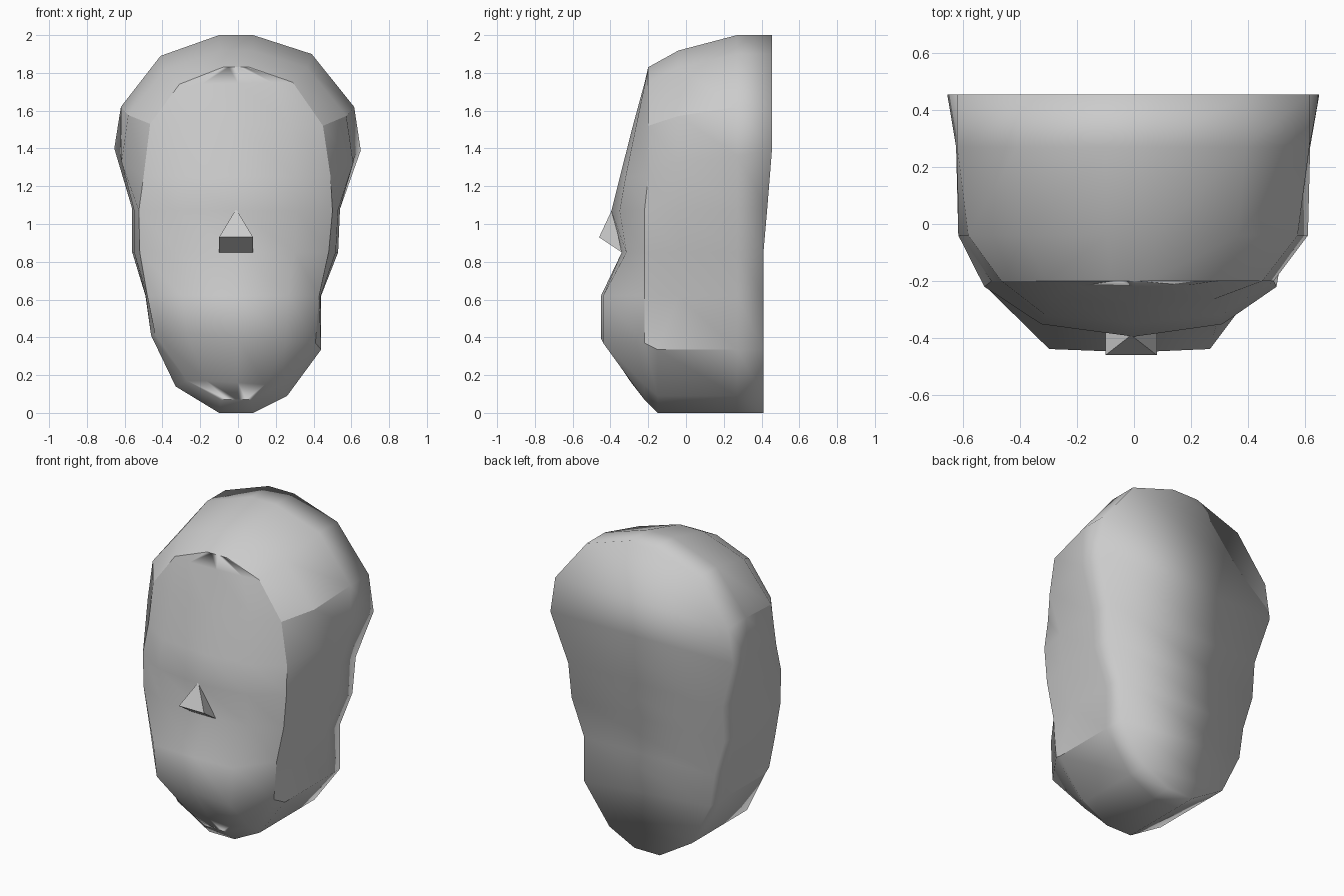
import bpy, bmesh

cube = bpy.data.objects.get("Cube")
if cube:
    bpy.data.objects.remove(cube, do_unlink=True)

grey = bpy.data.materials.new("plain_grey")
grey.use_nodes = True
grey.diffuse_color = (0.6, 0.6, 0.6, 1)
grey.node_tree.nodes["Principled BSDF"].inputs["Base Color"].default_value = (0.6, 0.6, 0.6, 1)


def finish(bm, name):
    bmesh.ops.recalc_face_normals(bm, faces=bm.faces)
    mesh = bpy.data.meshes.new(name)
    bm.to_mesh(mesh)
    bm.free()
    mesh.materials.append(grey)
    obj = bpy.data.objects.new(name, mesh)
    bpy.context.collection.objects.link(obj)
    return obj


def mix(a, b, t):
    return a + (b - a) * t


# Outlines from crown to chin: (x, z) on the right half and the left half
back = {1: [(.08, 2), (.39, 1.9), (.615, 1.62), (.65, 1.39), (.54, 1.08),
            (.53, .85), (.44, .62), (.44, .335), (.26, .09), (.08, 0)],
        -1: [(-.1, 2), (-.41, 1.89), (-.62, 1.62), (-.655, 1.4), (-.56, 1.08),
             (-.56, .85), (-.49, .62), (-.46, .41), (-.33, .14), (-.1, 0)]}
face = {1: [(.06, 1.83), (.29, 1.75), (.45, 1.52), (.49, 1.25), (.5, 1.07),
            (.48, .85), (.43, .62), (.41, .37), (.23, .15), (.07, .07)],
        -1: [(-.08, 1.83), (-.31, 1.74), (-.465, 1.53), (-.5, 1.25), (-.525, 1.07),
             (-.52, .85), (-.48, .62), (-.44, .42), (-.27, .17), (-.09, .07)]}
# Depth of the face along its middle, and how flat it stays across
middle_y = [-.2, -.22, -.28, -.35, -.395, -.34, -.45, -.45, -.29, -.22]
flatness = [.8, .8, .8, .8, .75, .8, .95, .95, .85, .8]
ROWS = len(middle_y)

# Head: each row runs around from one back edge over the face to the other
bm = bmesh.new()
rows = []
for i in range(ROWS):
    halves = {}
    for side in (1, -1):
        bx, bz = back[side][i]
        fx, fz = face[side][i]
        low = i >= 7
        back_y = .455 if i < 4 else .43 if i == 4 else .41
        rim_y = -.2 if i < 4 else -.22
        tx, tz = (1, 1) if low else (.75, .52)
        t2 = .8 if i == 3 else 1
        halves[side] = [
            (bx, back_y, bz),
            (mix(fx, bx, t2), .27, mix(fz, bz, t2)),
            (mix(fx, bx, tx), -.15 if low else -.04, mix(fz, bz, tz)),
            (fx, rim_y, fz),
            (fx * .62, mix(rim_y, middle_y[i], flatness[i]), fz)]
    zmid = (face[1][i][1] + face[-1][i][1]) / 2
    points = halves[-1] + [(0, middle_y[i], zmid)] + halves[1][::-1]
    rows.append([bm.verts.new(p) for p in points])

n = len(rows[0])
for upper, lower in zip(rows, rows[1:]):
    for j in range(n):
        k = (j + 1) % n      # the last step closes the flat back
        bm.faces.new((upper[j], upper[k], lower[k], lower[j]))
# Crown and chin strips
for row in (rows[0], rows[-1]):
    for j in range(n // 2 - 1):
        bm.faces.new((row[j], row[j + 1], row[n - 2 - j], row[n - 1 - j]))
    bm.faces.new(row[n // 2 - 1:n // 2 + 2])
bmesh.ops.remove_doubles(bm, verts=bm.verts, dist=.0005)


# Hard creases: the face border, the temples and the jaw line
def crease(a, b):
    if a.is_valid and b.is_valid:
        edge = bm.edges.get((a, b))
        if edge:
            edge.smooth = False


for f in bm.faces:
    f.smooth = True
for j in (3, n - 4):
    for i in range(7):
        crease(rows[i][j], rows[i + 1][j])
crease(rows[0][3], rows[0][n - 4])
for i in (2, 7):
    for j in (1, 2, n - 4, n - 3):
        crease(rows[i][j], rows[i][j + 1])
finish(bm, "head")

# Nose: a small wedge with a flat underside
bm = bmesh.new()
tip = bm.verts.new((-.01, -.39, 1.08))
fl, fr, br, bl = [bm.verts.new(p) for p in
                  ((-.1, -.46, .93), (.08, -.46, .93), (.08, -.34, .85), (-.1, -.34, .85))]
for f in ((tip, fl, fr), (tip, fr, br), (tip, br, bl), (tip, bl, fl), (fl, bl, br, fr)):
    bm.faces.new(f)
finish(bm, "nose")
